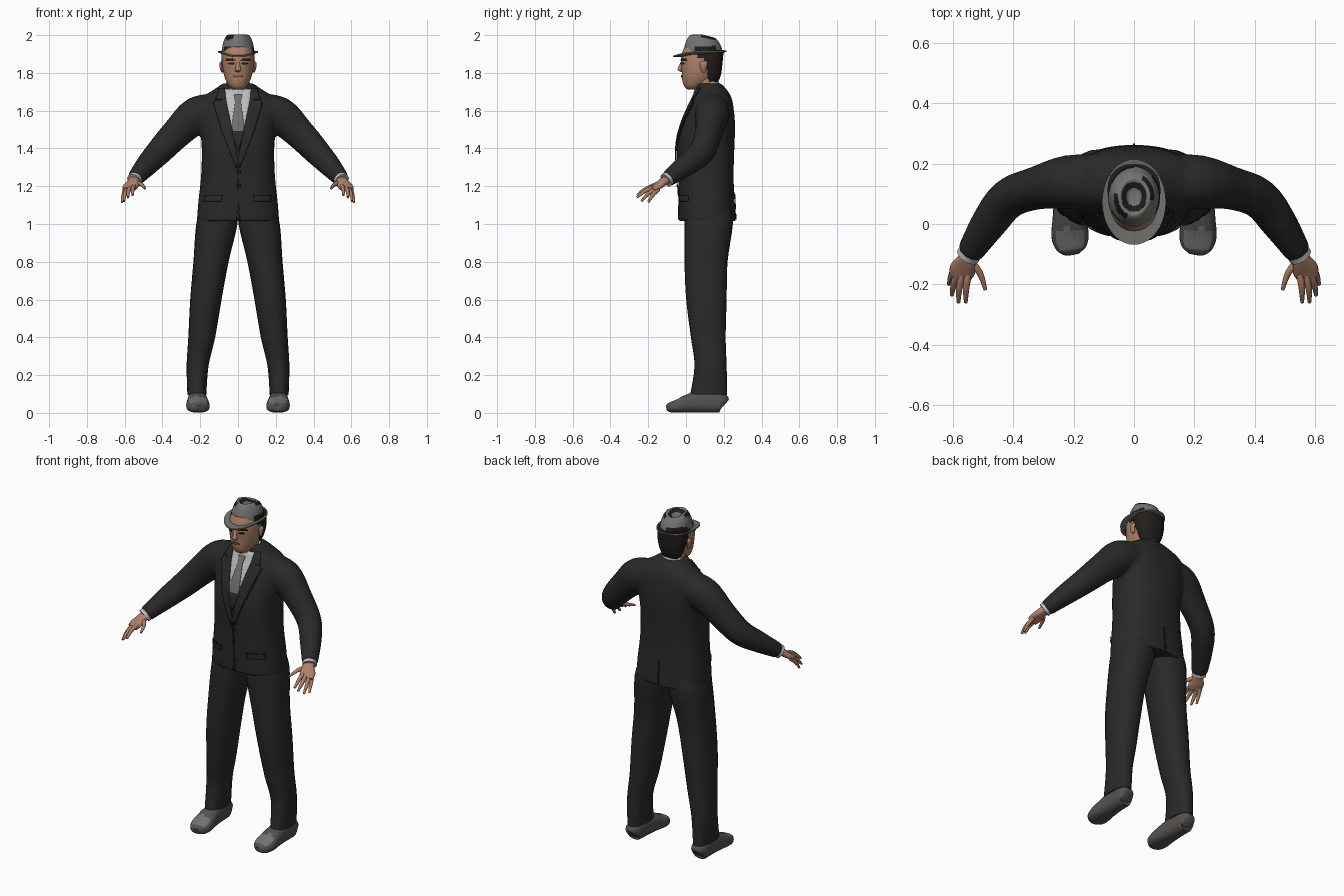
import bpy
import bmesh
import math
from mathutils import Vector
from mathutils.bvhtree import BVHTree

cube = bpy.data.objects.get("Cube")
if cube:
    bpy.data.objects.remove(cube, do_unlink=True)


def material(name, r, g, b):
    mat = bpy.data.materials.new(name)
    mat.use_nodes = True
    mat.diffuse_color = (r, g, b, 1)
    mat.node_tree.nodes["Principled BSDF"].inputs["Base Color"].default_value = (r, g, b, 1)
    return mat


suit = material("charcoal suit", .022, .022, .022)
seam = material("black seam", .012, .012, .012)
shirt = material("pale grey shirt", .5, .5, .5)
tie_grey = material("grey tie", .16, .16, .155)
skin = material("skin", .43, .22, .14)
hair_dark = material("dark hair", .016, .013, .011)
felt = material("grey felt", .17, .17, .165)
leather = material("grey brown leather", .09, .084, .077)
toe_grey = material("worn toe grey", .17, .17, .165)
lip = material("lip", .22, .09, .07)


def add_object(name, bm, *mats):
    bmesh.ops.recalc_face_normals(bm, faces=bm.faces)
    mesh = bpy.data.meshes.new(name)
    bm.to_mesh(mesh)
    bm.free()
    for mat in mats:
        mesh.materials.append(mat)
    obj = bpy.data.objects.new(name, mesh)
    bpy.context.collection.objects.link(obj)
    return obj


def smooth_rings(rings, k):
    """Catmull-Rom interpolation of (x, y, z, rx, ry) sections."""
    out = []
    for i in range(len(rings) - 1):
        a, b, c, d = (rings[max(i - 1, 0)], rings[i], rings[i + 1],
                      rings[min(i + 2, len(rings) - 1)])
        for j in range(k):
            t = j / k
            out.append([q + .5 * t * (r - p + t * (2 * p - 5 * q + 4 * r - s
                        + t * (3 * (q - r) + s - p))) for p, q, r, s in zip(a, b, c, d)])
    return out + [list(rings[-1])]


def loft(name, rings, *mats, sides=24, power=2.0, flat=True, k=4, side=1, warp=None):
    """Skin of superellipse sections, level or square to their path."""
    rings = smooth_rings(rings, k)
    bm = bmesh.new()
    loops = []
    for i, (x, y, z, rx, ry) in enumerate(rings):
        u, v = Vector((1, 0, 0)), Vector((0, 1, 0))
        if not flat:
            t = Vector(rings[min(i + 1, len(rings) - 1)][:3]) - Vector(rings[max(i - 1, 0)][:3])
            u = t.cross(Vector((0, 0, 1))).normalized()
            v = u.cross(t).normalized()
        loop = []
        for j in range(sides):
            a = math.tau * j / sides
            c, s = math.cos(a), math.sin(a)
            co = Vector((x, y, z))
            co += u * rx * math.copysign(abs(c) ** (2 / power), c)
            co += v * ry * math.copysign(abs(s) ** (2 / power), s)
            if warp:
                co = warp(co)
            co.x *= side
            loop.append(bm.verts.new(co))
        loops.append(loop)
    for p, q in zip(loops, loops[1:]):
        for j in range(sides):
            n = (j + 1) % sides
            bm.faces.new((p[j], p[n], q[n], q[j]))
    bm.faces.new(loops[0])
    bm.faces.new(loops[-1])
    return add_object(name, bm, *mats)


def paint(obj, rule):
    for face in obj.data.polygons:
        face.material_index = int(rule(face.center, face.normal))


def patch(name, rows, mat, target, off=.003, facing=-1, n=5, m=6):
    """Thin plate laid on a target; rows are (z, x from, x to)."""
    tree = BVHTree.FromObject(target, bpy.context.evaluated_depsgraph_get())
    bm = bmesh.new()
    grid = []
    for a, b in zip(rows, rows[1:]):
        for i in range(n + 1):
            z, x0, x1 = [p + (q - p) * i / n for p, q in zip(a, b)]
            line = []
            for j in range(m + 1):
                x = x0 + (x1 - x0) * j / m
                hit = tree.ray_cast(Vector((x, facing, z)), Vector((0, -facing, 0)))[0]
                if hit is None:
                    hit = tree.find_nearest(Vector((x, .1 + facing * .1, z)))[0]
                line.append(bm.verts.new(hit + Vector((0, facing * off, 0))))
            grid.append(line)
    for p, q in zip(grid, grid[1:]):
        for j in range(m):
            bm.faces.new((p[j], p[j + 1], q[j + 1], q[j]))
    bmesh.ops.remove_doubles(bm, verts=bm.verts, dist=.0002)
    obj = add_object(name, bm, mat)
    mod = obj.modifiers.new("thickness", "SOLIDIFY")
    mod.thickness, mod.offset = .004, 0
    return obj


# Jacket: torso and sleeves fused into one cloth surface
parts = [loft("jacket", [(0, .113, 1.015, .218, .15), (0, .11, 1.12, .21, .148),
                         (0, .105, 1.25, .196, .147), (0, .104, 1.4, .192, .152),
                         (0, .117, 1.52, .203, .143), (0, .133, 1.62, .215, .118),
                         (0, .14, 1.67, .19, .1), (0, .135, 1.71, .13, .082),
                         (0, .12, 1.745, .08, .065)], suit, sides=40, power=2.4)]
for s in (1, -1):
    parts.append(loft("sleeve", [(.12, .14, 1.6, .09, .09), (.22, .138, 1.575, .09, .098),
                                 (.32, .12, 1.485, .072, .083), (.415, .085, 1.385, .067, .072),
                                 (.48, .005, 1.315, .06, .06), (.545, -.095, 1.24, .044, .043)],
                      suit, flat=False, side=s))
bpy.ops.object.select_all(action="DESELECT")
for part in parts:
    part.select_set(True)
jacket = parts[0]
bpy.context.view_layer.objects.active = jacket
bpy.ops.object.join()
mod = jacket.modifiers.new("fuse", "REMESH")
mod.mode, mod.voxel_size = "VOXEL", .009
mod = jacket.modifiers.new("soften", "SMOOTH")
mod.factor, mod.iterations = .5, 6
for mod_name in ("fuse", "soften"):
    bpy.ops.object.modifier_apply(modifier=mod_name)

# Shirt front, tie, lapels and jacket details
patch("shirt_front", [(1.715, -.08, .08), (1.6, -.062, .062), (1.5, -.034, .034),
                      (1.4, -.003, .003)], shirt, jacket)
patch("tie", [(1.685, -.022, .022), (1.65, -.015, .015), (1.51, -.034, .034),
              (1.41, -.006, .006)], tie_grey, jacket, off=.007)
patch("waistcoat", [(1.49, -.034, .034), (1.39, -.002, .002)], suit, jacket, off=.0085)
for s in (1, -1):
    patch("lapel", [(1.72, .07 * s, .1 * s), (1.66, .064 * s, .118 * s), (1.64, .06 * s, .13 * s),
                    (1.5, .03 * s, .088 * s), (1.3, -.008 * s, .01 * s)], suit, jacket, off=.008)
    patch("lapel_notch", [(1.668, .112 * s, .12 * s), (1.658, .082 * s, .122 * s)],
          seam, jacket, off=.011)
    patch("lapel_edge", [(1.64, .13 * s, .134 * s), (1.5, .088 * s, .092 * s),
                         (1.3, .01 * s, .013 * s)], seam, jacket)
    patch("pocket_flap", [(1.15, .085 * s, .175 * s), (1.12, .085 * s, .178 * s)],
          suit, jacket, off=.005)
    patch("pocket_seam", [(1.153, .082 * s, .177 * s), (1.148, .082 * s, .177 * s)],
          seam, jacket, off=.007)
patch("front_closing", [(1.3, -.004, 0), (1.12, 0, .004), (1.025, -.008, .012)], seam, jacket, m=2)
patch("back_vent", [(1.17, -.002, .002), (1.025, -.004, .004)], seam, jacket, facing=1, m=2)
for z in (1.275, 1.2):
    patch("button", [(z + .008, -.004, .012), (z - .008, -.004, .012)], seam, jacket, off=.007)

# Trouser legs, shoes, cuffs and hands
fingers = {
    "index_finger": [(.55, -.165, 1.2), (.557, -.215, 1.185), (.558, -.26, 1.152)],
    "middle_finger": [(.568, -.16, 1.195), (.58, -.215, 1.175), (.582, -.26, 1.14)],
    "ring_finger": [(.583, -.155, 1.19), (.598, -.2, 1.16), (.604, -.236, 1.12)],
    "little_finger": [(.593, -.145, 1.185), (.607, -.175, 1.155), (.614, -.2, 1.115)],
    "thumb": [(.54, -.125, 1.222), (.51, -.165, 1.208), (.493, -.218, 1.188)],
}
for s, label in ((1, "left"), (-1, "right")):
    loft(label + "_trouser_leg", [(.218, .12, .095, .05, .098), (.214, .13, .25, .058, .085),
                                  (.192, .118, .4, .071, .092), (.17, .108, .6, .083, .107),
                                  (.143, .106, .8, .093, .114), (.112, .12, 1, .109, .128),
                                  (.1, .115, 1.1, .09, .12)], suit, power=2.3, side=s)
    shoe = loft(label + "_shoe", [(.218, .205, .045, .03, .03), (.218, .185, .055, .046, .053),
                                  (.216, .1, .061, .049, .06), (.214, .02, .051, .056, .05),
                                  (.212, -.04, .037, .062, .036), (.208, -.08, .029, .05, .028),
                                  (.205, -.1, .025, .024, .016)],
                leather, toe_grey, power=2.6, flat=False, side=s)
    paint(shoe, lambda c, n: n.z > .8 and -.085 < c.y < -.015)
    loft(label + "_shirt_cuff", [(.53, -.073, 1.257, .036, .036), (.551, -.106, 1.231, .04, .039)],
         shirt, flat=False, k=1, side=s)
    loft(label + "_palm", [(.538, -.085, 1.245, .028, .022), (.552, -.118, 1.225, .032, .021),
                           (.568, -.15, 1.2, .043, .017), (.579, -.178, 1.182, .036, .012)],
         skin, flat=False, sides=16, power=2.5, side=s)
    for name, pts in fingers.items():
        loft(label + "_" + name, [(*p, r, r) for p, r in zip(pts, (.0125, .0105, .006))],
             skin, sides=10, flat=False, k=3, side=s)

# Neck, shirt collar and head
loft("neck", [(0, .115, 1.66, .06, .06), (0, .102, 1.72, .057, .057), (0, .1, 1.8, .06, .06)], skin)


def lean(co):
    co.z += (co.y - .1) * .45
    return co


loft("shirt_collar", [(0, .11, 1.67, .088, .08), (0, .105, 1.738, .066, .062)],
     shirt, k=1, warp=lean)
head = loft("head", [(0, .035, 1.712, .022, .025), (0, .04, 1.727, .045, .048),
                     (0, .058, 1.76, .064, .077), (0, .072, 1.8, .077, .094),
                     (0, .08, 1.85, .084, .107), (0, .083, 1.9, .084, .105),
                     (0, .085, 1.945, .07, .09)], skin, sides=32, power=2.15)
loft("hair", [(0, .135, 1.74, .045, .03), (0, .135, 1.79, .07, .05),
              (0, .125, 1.85, .086, .068), (0, .11, 1.92, .088, .09)], hair_dark, power=2.3)
loft("nose", [(0, -.02, 1.862, .009, .006), (0, -.03, 1.832, .012, .011),
              (0, -.033, 1.815, .017, .011), (0, -.024, 1.806, .011, .004)], skin, sides=14)
patch("mouth", [(1.789, -.015, .015), (1.783, -.027, .027), (1.776, -.014, .014)], lip, head)
for s in (1, -1):
    patch("eye", [(1.856, .024 * s, .044 * s), (1.85, .018 * s, .053 * s),
                  (1.845, .026 * s, .046 * s)], hair_dark, head, n=2)
    patch("eyebrow", [(1.876, .03 * s, .06 * s), (1.866, .013 * s, .064 * s)],
          hair_dark, head, n=2)
    loft("ear", [(.083, .095, 1.803, .005, .008), (.087, .092, 1.825, .009, .016),
                 (.089, .095, 1.85, .01, .02), (.085, .095, 1.862, .005, .012)],
         skin, sides=12, side=s)


# Hat with snapped brim and creased crown
def curl(co):
    back = max(0, (co.y - .075) / .14)
    co.z += .024 * (co.x / .105) ** 2 + .028 * back ** 2
    return co


def pinch(co):
    high = max(0, (co.z - 1.93) / .07)
    co.x *= 1 - .3 * high * max(0, (.09 - co.y) / .1)
    co.z -= .025 * high * max(0, (co.y - .09) / .1)
    return co


loft("hat_brim", [(0, .085, 1.883, .07, .09), (0, .073, 1.884, .106, .142),
                  (0, .073, 1.891, .106, .142), (0, .085, 1.895, .07, .09)],
     felt, sides=40, k=1, warp=curl)
crown = loft("hat_crown", [(0, .09, 1.88, .088, .104), (0, .09, 1.93, .084, .1),
                           (0, .09, 1.965, .077, .09), (0, .09, 1.992, .064, .075),
                           (0, .09, 2.002, .05, .06), (0, .09, 1.992, .034, .045),
                           (0, .09, 1.978, .018, .027)], felt, seam, sides=40, warp=pinch)


def worn_band(c, n):
    a = math.atan2(c.y - .09, c.x)
    r = math.hypot(c.x / .085, (c.y - .09) / .1)
    band = c.z < 1.942 and math.sin(3 * a + 1) > -.45
    shoulder = 1.965 < c.z and .62 < r < .8 and math.sin(2 * a + .6) > .1
    return band or shoulder or .3 < r < .5


paint(crown, worn_band)

# Smooth shading with sharp edges kept
bpy.ops.object.select_all(action="DESELECT")
for obj in bpy.context.scene.objects:
    if obj.type == "MESH":
        obj.select_set(True)
        bpy.context.view_layer.objects.active = obj
bpy.ops.object.shade_smooth_by_angle(angle=math.radians(45))
